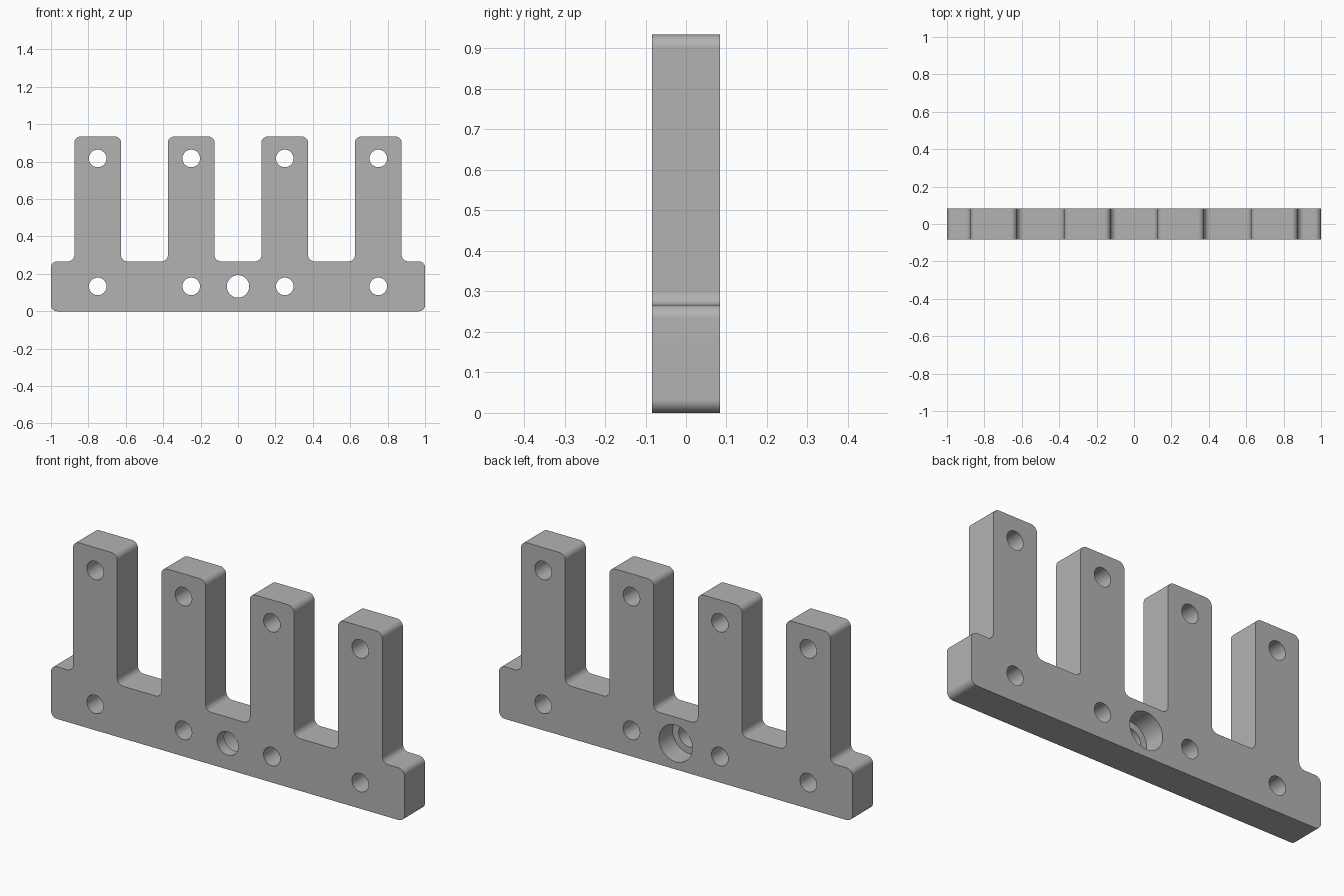
import bpy, bmesh, math
from mathutils import Vector

cube = bpy.data.objects.get("Cube")
if cube:
    bpy.data.objects.remove(cube)

THICK, BASE_H, TOP = 0.167, 0.267, 0.934
FINGER_X, FINGER_W, RADIUS = (-0.75, -0.25, 0.25, 0.75), 0.25, 0.033
HOLE_Z = (0.133, 0.817)

grey = bpy.data.materials.new("plain grey")
grey.use_nodes = True
colour = (0.45, 0.45, 0.45, 1)
grey.diffuse_color = colour
grey.node_tree.nodes["Principled BSDF"].inputs["Base Color"].default_value = colour

# Comb outline: base bar with four upright fingers
outline = [(-1, 0), (1, 0), (1, BASE_H)]
for x in reversed(FINGER_X):
    a, b = x + FINGER_W / 2, x - FINGER_W / 2
    outline += [(a, BASE_H), (a, TOP), (b, TOP), (b, BASE_H)]
outline.append((-1, BASE_H))

# Round every corner, then extrude front to back
bm = bmesh.new()
bm.faces.new([bm.verts.new((x, -THICK / 2, z)) for x, z in outline])
bmesh.ops.bevel(bm, geom=bm.verts[:], offset=RADIUS, offset_type='OFFSET',
                segments=8, profile=0.5, affect='VERTICES')
ext = bmesh.ops.extrude_face_region(bm, geom=bm.faces[:])
bmesh.ops.translate(bm, vec=(0, THICK, 0),
                    verts=[e for e in ext["geom"] if isinstance(e, bmesh.types.BMVert)])
bmesh.ops.recalc_face_normals(bm, faces=bm.faces[:])
mesh = bpy.data.meshes.new("comb_bracket")
bm.to_mesh(mesh)
bm.free()
bracket = bpy.data.objects.new("comb_bracket", mesh)
bpy.context.collection.objects.link(bracket)
mesh.materials.append(grey)
bpy.ops.object.select_all(action='DESELECT')
bracket.select_set(True)
bpy.context.view_layer.objects.active = bracket


def drill(x, z, radius, y0=-0.2, y1=0.2):
    """Cut a round hole along y from y0 to y1."""
    bpy.ops.mesh.primitive_cylinder_add(
        vertices=48, radius=radius, depth=y1 - y0,
        location=(x, (y0 + y1) / 2, z), rotation=(math.pi / 2, 0, 0))
    cutter = bpy.context.object
    cutter.name = "hole_cutter"
    cutter.hide_render = True
    cutter.data.materials.append(grey)
    bpy.ops.object.select_all(action='DESELECT')
    bracket.select_set(True)
    bpy.context.view_layer.objects.active = bracket
    cut = bracket.modifiers.new("hole", 'BOOLEAN')
    cut.operation, cut.solver, cut.object = 'DIFFERENCE', 'EXACT', cutter
    bpy.ops.object.modifier_apply(modifier=cut.name)
    bpy.data.objects.remove(cutter)


# Screw holes at the foot and tip of each finger
for x in FINGER_X:
    for z in HOLE_Z:
        drill(x, z, 0.047)

# Central hole, counterbored from the back
drill(0, HOLE_Z[0], 0.06)
drill(0, HOLE_Z[0], 0.094, y0=THICK / 2 - 0.11)

# Smooth fillets and bores, keep flat faces flat
bpy.ops.object.shade_smooth_by_angle(angle=math.radians(30))
weighted = bracket.modifiers.new("flat_faces", 'WEIGHTED_NORMAL')
weighted.keep_sharp = True
